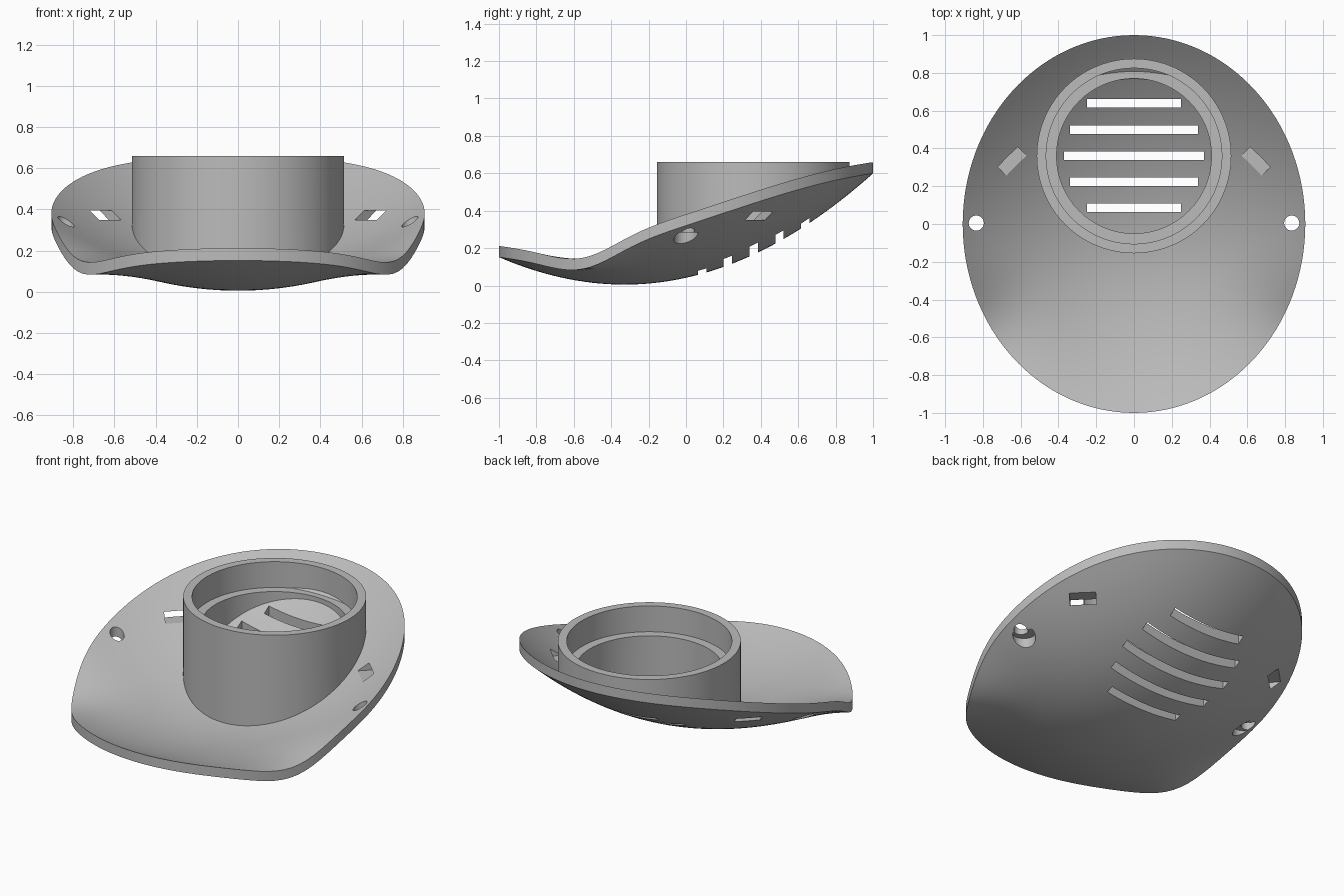
import bpy, bmesh, math
from mathutils import Matrix, Vector

old = bpy.data.objects.get("Cube")
if old:
    bpy.data.objects.remove(old, do_unlink=True)

RX, RY = 0.907, 1.0
THICK = 0.06
SEG = 128

grey = bpy.data.materials.new("plain grey")
grey.use_nodes = True
COLOUR = (0.5, 0.5, 0.5, 1)
grey.diffuse_color = COLOUR
grey.node_tree.nodes["Principled BSDF"].inputs["Base Color"].default_value = COLOUR


def underside(x, y):
    """Height of the dished shell's lower skin, with drooping front corners."""
    z = 0.005 + 0.336 * (y + 0.33) ** 2 + (0.34 + 0.12 * y) * x * x
    t = math.hypot(x / RX, y / RY)
    if t > 0.55:
        around = math.exp(-((y / t + 0.56) / 0.25) ** 2)
        z -= 0.09 * around * ((t - 0.55) / 0.45) ** 2
    return z


def make_object(name, bm):
    bmesh.ops.recalc_face_normals(bm, faces=bm.faces)
    mesh = bpy.data.meshes.new(name)
    bm.to_mesh(mesh)
    bm.free()
    mesh.materials.append(grey)
    obj = bpy.data.objects.new(name, mesh)
    bpy.context.collection.objects.link(obj)
    return obj


def bridge(bm, a, b):
    for i in range(len(a)):
        j = (i + 1) % len(a)
        bm.faces.new((a[i], a[j], b[j], b[i]))


def activate(obj):
    bpy.ops.object.select_all(action='DESELECT')
    obj.select_set(True)
    bpy.context.view_layer.objects.active = obj


def smooth(obj):
    activate(obj)
    bpy.ops.object.shade_smooth_by_angle(angle=math.radians(30))


# Oval shell: concentric rings on both skins, joined by an upright rim
bm = bmesh.new()
RINGS = 24
rims = []
for lift in (0, THICK):
    centre = bm.verts.new((0, 0, underside(0, 0) + lift))
    previous = None
    for r in range(1, RINGS + 1):
        ring = []
        for s in range(SEG):
            a = 2 * math.pi * s / SEG
            x, y = RX * r / RINGS * math.cos(a), RY * r / RINGS * math.sin(a)
            ring.append(bm.verts.new((x, y, underside(x, y) + lift)))
        if previous:
            bridge(bm, previous, ring)
        else:
            for s in range(SEG):
                bm.faces.new((centre, ring[s], ring[(s + 1) % SEG]))
        previous = ring
    rims.append(previous)
bridge(bm, *rims)
shell = make_object("oval_shell", bm)

# Cutters for all openings, gathered in one mesh
cut = bmesh.new()


def cut_box(centre, size, turn=0):
    m = (Matrix.Translation(centre) @ Matrix.Rotation(turn, 4, 'Z')
         @ Matrix.Diagonal(Vector(size)).to_4x4())
    bmesh.ops.create_cube(cut, size=1, matrix=m)


def cut_cylinder(x, y, radius, low, high):
    bmesh.ops.create_cone(cut, cap_ends=True, segments=40, radius1=radius, radius2=radius,
                          depth=high - low,
                          matrix=Matrix.Translation((x, y, (low + high) / 2)))


# Vent slots inside the collar
for row, half in zip(range(-2, 3), (0.25, 0.34, 0.37, 0.34, 0.25)):
    cut_box((0, 0.362 + 0.138 * row, 0.3), (2 * half, 0.045, 1))

# Strap slots, and side holes widened from below
for side in (-1, 1):
    cut_box((side * 0.67, 0.357, 0.372), (0.26, 0.15, 0.045), side * math.pi / 4)
    cut_cylinder(side * 0.835, 0.005, 0.04, 0.27, 0.6)
    cut_cylinder(side * 0.808, 0, 0.065, 0.05, 0.284)

cutter = make_object("opening_cutter", cut)
cutter.hide_render = True
mod = shell.modifiers.new("openings", 'BOOLEAN')
mod.operation = 'DIFFERENCE'
mod.solver = 'EXACT'
mod.use_self = True
mod.object = cutter
activate(shell)
bpy.ops.object.modifier_apply(modifier=mod.name)
bpy.data.objects.remove(cutter, do_unlink=True)
smooth(shell)

# Round collar with an inner ledge; None means the foot sunk in the shell
bm = bmesh.new()
profile = [(0.515, None), (0.515, 0.66), (0.465, 0.66), (0.465, 0.5), (0.41, 0.5), (0.41, None)]
loops = []
for radius, z in profile:
    loop = []
    for s in range(SEG):
        a = 2 * math.pi * s / SEG
        x, y = radius * math.cos(a), 0.36 + radius * math.sin(a)
        foot = underside(x, y) + THICK / 2
        loop.append(bm.verts.new((x, y, foot if z is None else z)))
    loops.append(loop)
for i, loop in enumerate(loops):
    bridge(bm, loop, loops[(i + 1) % len(loops)])
smooth(make_object("round_collar", bm))
